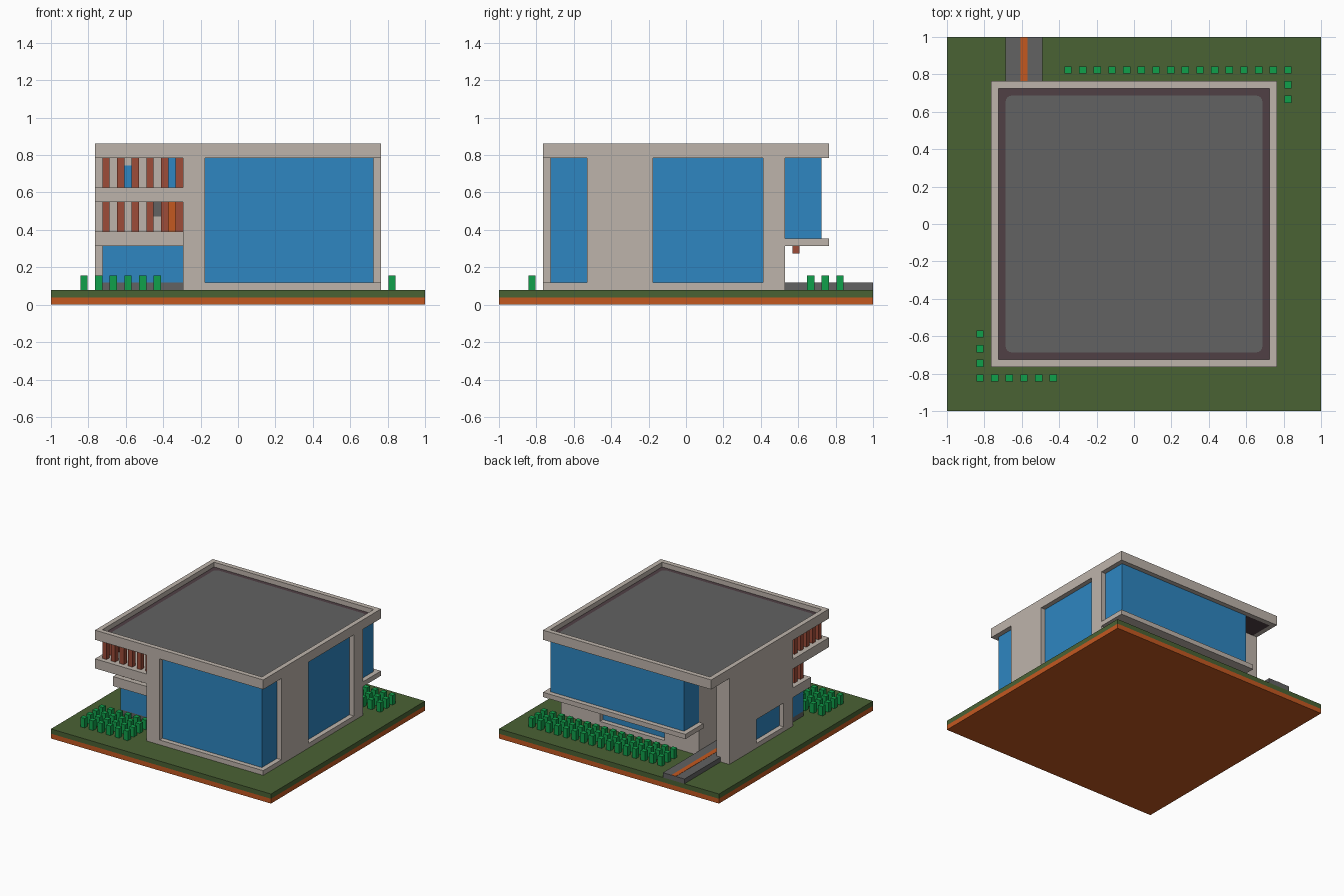
import bpy, bmesh

if "Cube" in bpy.data.objects:
    bpy.data.objects.remove(bpy.data.objects["Cube"])

U = 2 / 51  # module: the plot is 51 modules wide


def material(name, rgb):
    lin = [(c / 255 / 12.92) if c < 10 else ((c / 255 + 0.055) / 1.055) ** 2.4 for c in rgb]
    m = bpy.data.materials.new(name)
    m.diffuse_color = (*lin, 1)
    m.use_nodes = True
    m.node_tree.nodes["Principled BSDF"].inputs["Base Color"].default_value = (*lin, 1)
    return m


BEIGE = material("warm beige", (190, 180, 171))
GLASS = material("glass blue", (46, 134, 193))
GREY = material("asphalt grey", (98, 98, 98))
PLUM = material("dark plum", (80, 64, 69))
BRICK = material("brick red", (158, 76, 56))
ORANGE = material("clay orange", (196, 88, 32))
GRASS = material("grass green", (74, 98, 52))
LEAF = material("leaf green", (16, 160, 75))


def part(name, mat, *boxes):
    """One object from boxes (x0, x1, y0, y1, z0, z1) given in modules."""
    bm = bmesh.new()
    for x0, x1, y0, y1, z0, z1 in boxes:
        verts = bmesh.ops.create_cube(bm, size=1)["verts"]
        for v in verts:
            v.co.x = (x1 if v.co.x > 0 else x0) * U - 1
            v.co.y = (y1 if v.co.y > 0 else y0) * U - 1
            v.co.z = (z1 if v.co.z > 0 else z0) * U
    mesh = bpy.data.meshes.new(name)
    bm.to_mesh(mesh)
    bm.free()
    mesh.materials.append(mat)
    ob = bpy.data.objects.new(name, mesh)
    bpy.context.collection.objects.link(ob)
    return ob


# Plot
part("soil", ORANGE, (0, 51, 0, 51, 0, 1))
part("lawn", GRASS, (0, 51, 0, 51, 1, 2))

# Driveway running into the rear entrance, with a stripe
part("driveway", GREY, (8, 13, 39, 51, 2, 3), (9, 13, 33, 39, 2, 3))
part("driveway_stripe", ORANGE, (10, 11, 33, 51, 3, 3.05))

# Plinth
part("plinth", BEIGE, (18, 45, 6, 39, 2, 3), (6, 18, 18, 33, 2, 3),
     (6, 9, 33, 39, 2, 3), (13, 18, 33, 39, 2, 3))

# Glazed core of the house, showing through the wall openings
part("main_glazing", GLASS, (19, 44, 7, 38, 3, 20))
part("left_window", GLASS, (7, 8, 21, 30, 3, 8))

# Walls and columns
part("front_column", BEIGE, (18, 21, 6, 7, 3, 20), (18, 19, 7, 18, 3, 20))
part("right_wall", BEIGE, (44, 45, 12, 21, 3, 20), (44, 45, 36, 39, 3, 20))
part("left_wall", BEIGE, (6, 7, 18, 21, 3, 20), (6, 7, 30, 39, 3, 20),
     (6, 7, 21, 30, 8, 20))
part("terrace_wall", BEIGE, (7, 19, 18, 19, 3, 20))
part("rear_wall", BEIGE, (13, 21, 38, 39, 3, 20), (36, 44, 38, 39, 3, 20),
     (21, 36, 38, 39, 8, 20))
part("entrance_recess", BEIGE, (7, 9, 33, 39, 3, 20), (9, 13, 32, 33, 3, 20),
     (13, 14, 33, 38, 3, 20))

# Rear glazed bay over its slab, with a beam beneath
part("rear_bay_glazing", GLASS, (13, 44, 39, 44, 9, 20))
part("rear_bay_slab", BEIGE, (12, 45, 39, 45, 8, 9))
part("rear_bay_beam", BRICK, (14, 43, 40, 41, 7, 8))

# Corner terraces at the front
part("corner_room_base", GREY, (7, 18, 13, 18, 2, 3))
part("corner_room_glazing", GLASS, (7, 18, 13, 18, 3, 8))
part("lower_terrace_slab", BEIGE, (6, 18, 12, 18, 8, 10))
part("upper_terrace_slab", BEIGE, (6, 18, 6, 18, 14, 16))


# Vertical slats along the two open sides of each terrace
def slats(name, y_front, z0, z1):
    front = [(x, x + 1, y_front, y_front + 1, z0, z1) for x in range(7, 18, 2)]
    side = [(7, 8, y, y + 1, z0, z1) for y in range(y_front + 2, 18, 2)]
    part(name, BRICK, *front, *side)


slats("lower_slats", 13, 10, 14)
slats("upper_slats", 7, 16, 20)

# Doors and panels on the terrace wall
part("terrace_windows", GLASS, (10, 11, 17.85, 18, 16, 19), (16, 17, 17.85, 18, 16, 20))
part("terrace_door", ORANGE, (16, 17, 17.85, 18, 10, 14))
part("terrace_panel", GREY, (14, 15, 17.85, 18, 12, 14))

# Roof: slab, raised rim and rounded deck
part("roof_slab", PLUM, (7, 44, 7, 44, 20, 21))
part("roof_rim", BEIGE, (6, 45, 6, 7, 20, 22), (6, 45, 44, 45, 20, 22),
     (6, 7, 7, 44, 20, 22), (44, 45, 7, 44, 20, 22))
deck = part("roof_deck", GREY, (8, 43, 8, 43, 21, 21.1))
bm = bmesh.new()
bm.from_mesh(deck.data)
upright = [e for e in bm.edges if abs(e.verts[0].co.z - e.verts[1].co.z) > 1e-4]
bmesh.ops.bevel(bm, geom=upright, offset=0.8 * U, segments=4, profile=0.5, affect='EDGES')
bm.to_mesh(deck.data)
bm.free()


# Hedges planted in a regular grid
def hedge(name, xs, ys):
    part(name, LEAF, *[(x, x + 1, y, y + 1, 2, 4) for x in xs for y in ys])


hedge("front_hedge", range(4, 15, 2), range(4, 11, 2))
hedge("rear_hedge", range(16, 47, 2), range(42, 47, 2))
